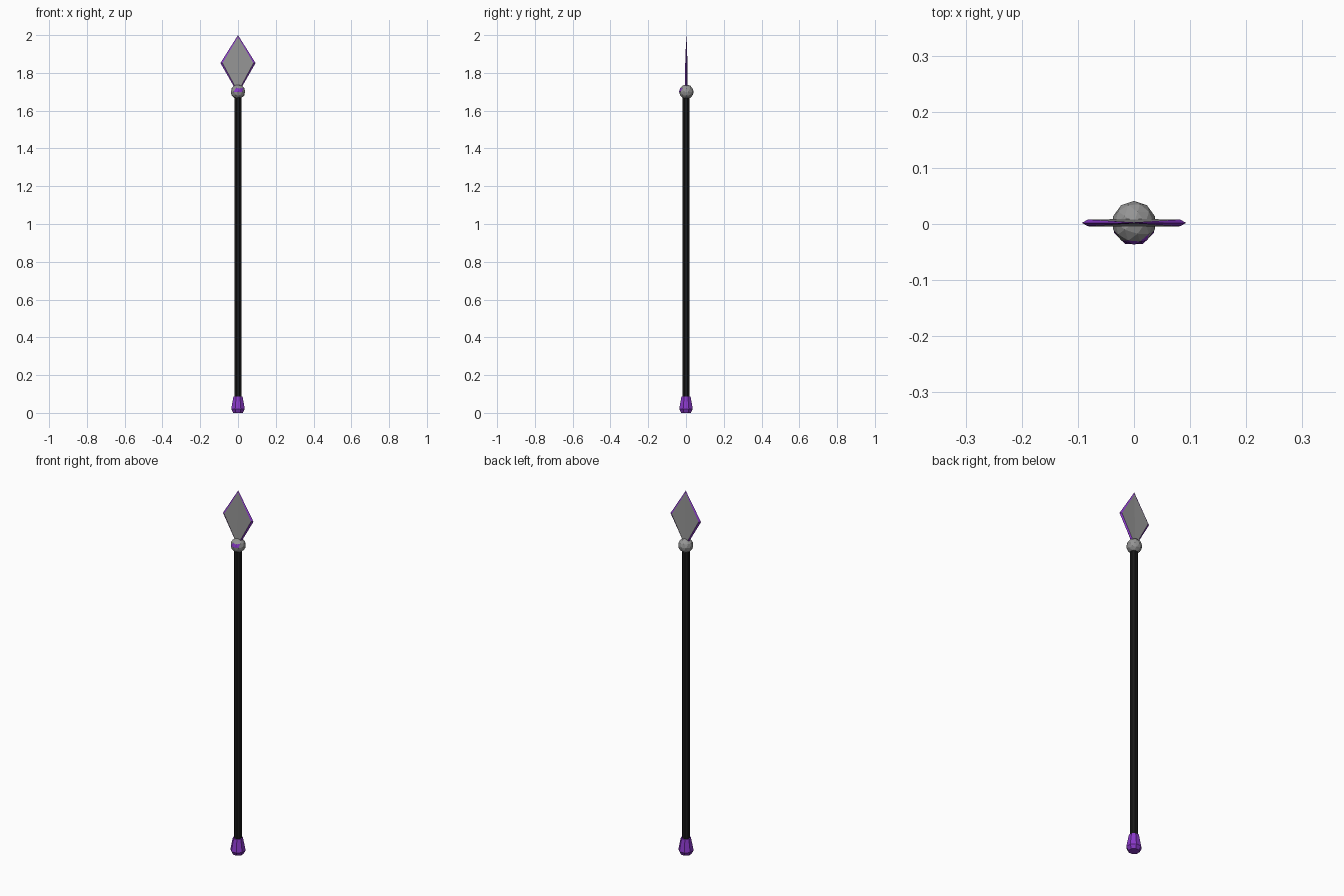
import bpy, bmesh, math

if "Cube" in bpy.data.objects:
    bpy.data.objects.remove(bpy.data.objects["Cube"])


def material(name, rgb):
    m = bpy.data.materials.new(name)
    m.diffuse_color = (*rgb, 1)
    m.use_nodes = True
    m.node_tree.nodes["Principled BSDF"].inputs["Base Color"].default_value = m.diffuse_color
    return m


black = material("black", (0.01, 0.01, 0.01))
purple = material("purple", (0.25, 0.04, 0.58))
grey = material("grey", (0.3, 0.3, 0.3))


def finish(name, bm, mats):
    bmesh.ops.recalc_face_normals(bm, faces=bm.faces)
    me = bpy.data.meshes.new(name)
    bm.to_mesh(me)
    bm.free()
    for m in mats:
        me.materials.append(m)
    ob = bpy.data.objects.new(name, me)
    bpy.context.collection.objects.link(ob)
    return ob


def turned(name, profile, sides, mat):
    """Closed faceted solid from (radius, z) rings."""
    bm = bmesh.new()
    rings = []
    for r, z in profile:
        angles = [2 * math.pi * (i + 0.5) / sides for i in range(sides)]
        rings.append([bm.verts.new((r * math.cos(a), r * math.sin(a), z)) for a in angles])
    for lo, hi in zip(rings, rings[1:]):
        for i in range(sides):
            j = (i + 1) % sides
            bm.faces.new((lo[i], lo[j], hi[j], hi[i]))
    bm.faces.new(rings[0])
    bm.faces.new(rings[-1])
    return finish(name, bm, [mat])


# Shaft and flared butt cap
turned("shaft", [(0.02, 0.05), (0.02, 1.69)], 8, black)
turned("butt_cap", [(0.028, 0.0), (0.039, 0.02), (0.026, 0.088)], 8, purple)

# Faceted collar ball with small purple facets at the front
bm = bmesh.new()
bmesh.ops.create_icosphere(bm, subdivisions=2, radius=0.039)
for f in bm.faces:
    c = f.calc_center_median()
    f.material_index = int(c.y < -0.028 and 0.002 < c.z < 0.018)
ball = finish("collar_ball", bm, [grey, purple])
ball.location = (0, 0.002, 1.70)

# Diamond blade: grey cheeks with a purple bevelled cutting edge
bm = bmesh.new()
rim = [bm.verts.new(p) for p in [(0, 0, 1.69), (0.093, 0, 1.852), (0, 0, 2.0), (-0.093, 0, 1.852)]]
for s in (-1, 1):
    cheek = [bm.verts.new(p) for p in [(0, s * 0.007, 1.70), (0.082, s * 0.006, 1.852),
                                       (0, s * 0.001, 1.99), (-0.082, s * 0.006, 1.852)]]
    bm.faces.new((cheek[0], cheek[1], cheek[2]))
    bm.faces.new((cheek[0], cheek[2], cheek[3]))
    for i in range(4):
        j = (i + 1) % 4
        bm.faces.new((rim[i], rim[j], cheek[j], cheek[i])).material_index = 1
blade = finish("blade", bm, [grey, purple])
blade.location.y = 0.002
